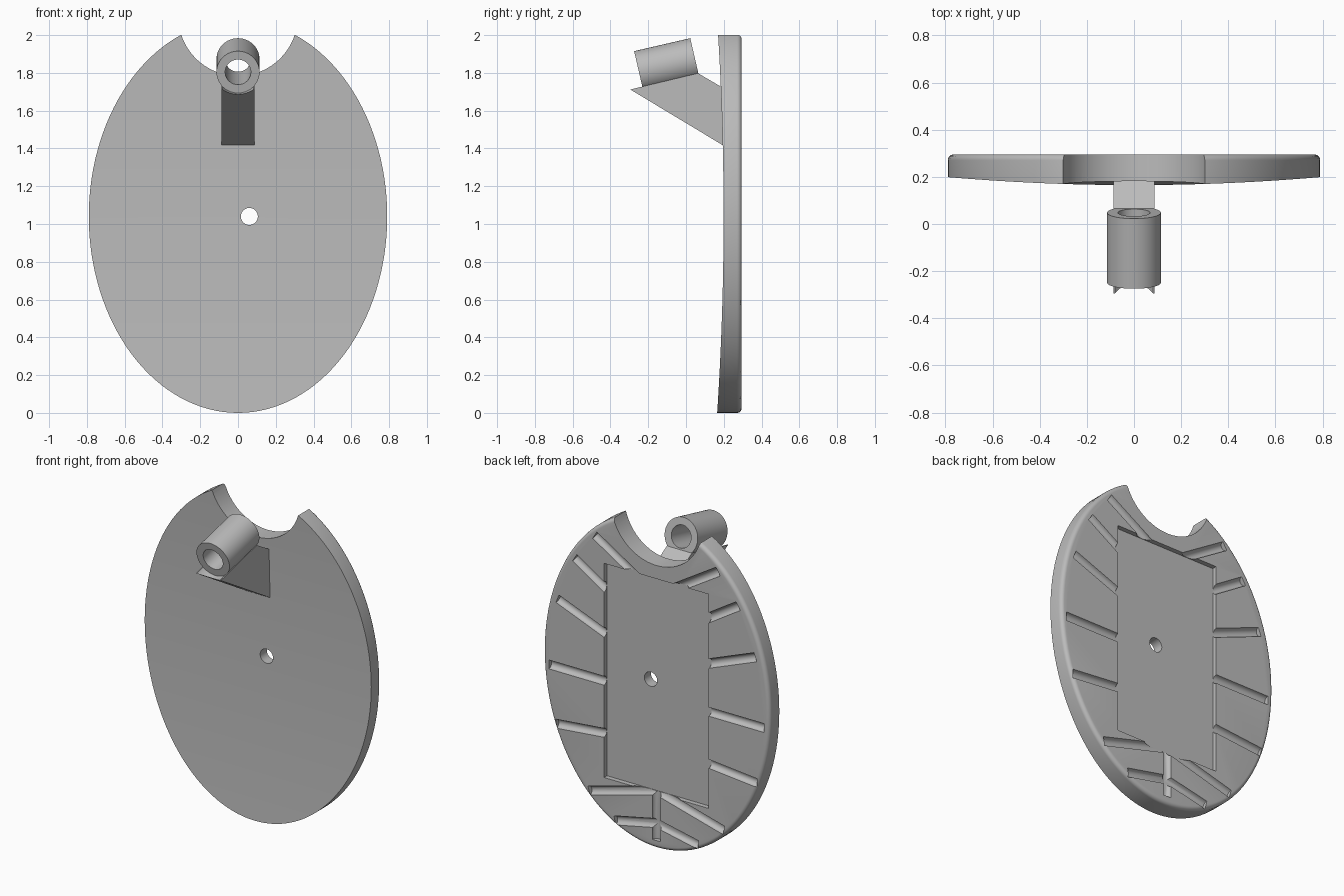
import bpy, bmesh, math
from mathutils import Matrix, Vector

cube = bpy.data.objects.get("Cube")
if cube:
    bpy.data.objects.remove(cube, do_unlink=True)

grey = bpy.data.materials.new("plain_grey")
grey.use_nodes = True
COLOUR = (0.5, 0.5, 0.5, 1)
grey.diffuse_color = COLOUR
grey.node_tree.nodes["Principled BSDF"].inputs["Base Color"].default_value = COLOUR


def make_object(name, bm):
    bmesh.ops.recalc_face_normals(bm, faces=bm.faces)
    mesh = bpy.data.meshes.new(name)
    bm.to_mesh(mesh)
    bm.free()
    mesh.materials.append(grey)
    ob = bpy.data.objects.new(name, mesh)
    bpy.context.collection.objects.link(ob)
    return ob


def cylinder(name, a, b, radius, sides=64):
    """Closed cylinder between two points."""
    a, b = Vector(a), Vector(b)
    turn = (b - a).to_track_quat('Z', 'Y').to_matrix().to_4x4()
    bm = bmesh.new()
    bmesh.ops.create_cone(bm, cap_ends=True, segments=sides, radius1=radius,
                          radius2=radius, depth=(b - a).length,
                          matrix=Matrix.Translation((a + b) / 2) @ turn)
    return make_object(name, bm)


def prism(name, points, half_width):
    """Side profile of (y, z) points extruded along x."""
    bm = bmesh.new()
    face = bm.faces.new([bm.verts.new((-half_width, y, z)) for y, z in points])
    out = bmesh.ops.extrude_face_region(bm, geom=[face])
    moved = [g for g in out["geom"] if isinstance(g, bmesh.types.BMVert)]
    bmesh.ops.translate(bm, verts=moved, vec=(2 * half_width, 0, 0))
    return make_object(name, bm)


def cut(ob, cutter):
    """Subtract the cutter, then discard it."""
    mod = ob.modifiers.new("cut", 'BOOLEAN')
    mod.operation, mod.solver, mod.object = 'DIFFERENCE', 'EXACT', cutter
    bpy.context.view_layer.update()
    graph = bpy.context.evaluated_depsgraph_get()
    mesh = bpy.data.meshes.new_from_object(ob.evaluated_get(graph))
    ob.modifiers.clear()
    ob.data = mesh
    bpy.data.objects.remove(cutter, do_unlink=True)


def smooth(ob):
    bpy.ops.object.select_all(action='DESELECT')
    ob.select_set(True)
    bpy.context.view_layer.objects.active = ob
    bpy.ops.object.shade_smooth_by_angle(angle=math.radians(30))


# Oval plate: hollow front curved along its height, flat back, rounded back rim
HALF_W, HALF_H, BACK, ROUND, N = 0.79, 1.04, 0.295, 0.025, 128


def front_y(z):
    return 0.199 - 0.034 * ((z - HALF_H) / HALF_H) ** 2


bm = bmesh.new()
rings = []
for step in range(-1, 7):
    a = max(step, 0) / 6 * math.pi / 2
    inset = ROUND * (1 - math.cos(a))
    ring = []
    for i in range(N):
        t = 2 * math.pi * i / N
        x = (HALF_W - inset) * math.sin(t)
        z = HALF_H + (HALF_H - inset) * math.cos(t)
        y = front_y(z) if step < 0 else BACK - ROUND + ROUND * math.sin(a)
        ring.append(bm.verts.new((x, y, z)))
    rings.append(ring)
for r, s in zip(rings, rings[1:]):
    for i in range(N):
        j = (i + 1) % N
        bm.faces.new((r[i], r[j], s[j], s[i]))
bm.faces.new(rings[-1])
front = rings[0]
for i in range(N // 2):
    strip = [front[i], front[i + 1], front[N - i - 1], front[-i]]
    bm.faces.new(list(dict.fromkeys(strip)))
plate = make_object("oval_plate", bm)

# Round notch at the top and the small through hole
cut(plate, cylinder("notch_cutter", (0, 0, 2.1), (0, 0.5, 2.1), 0.316, 96))
cut(plate, cylinder("hole_cutter", (0.06, 0, 1.04), (0.06, 0.5, 1.04), 0.045, 32))

# Rectangular recess in the back
FLOOR = 0.265
cut(plate, prism("recess_cutter", [(FLOOR, 0.35), (0.4, 0.35),
                                   (0.4, 1.7), (FLOOR, 1.7)], 0.365))

# Grooves fanning out from the recess, mirrored left and right
grooves = [((0.12, 1.67), (0.43, 1.86)), ((0.33, 1.53), (0.57, 1.68)),
           ((0.33, 1.25), (0.69, 1.39)), ((0.33, 0.96), (0.75, 0.96)),
           ((0.33, 0.635), (0.70, 0.60)), ((0.02, 0.36), (0.47, 0.24)),
           ((0.0, 0.16), (0.29, 0.10))]
for (x1, z1), (x2, z2) in grooves:
    for side in (1, -1):
        cut(plate, cylinder("groove_cutter", (side * x1, BACK, z1),
                            (side * x2, BACK, z2), 0.028, 16))
cut(plate, cylinder("groove_cutter", (0, BACK, 0.37), (0, BACK, 0.05), 0.028, 16))
smooth(plate)

# Tilted tube in front of the notch
tilt = math.radians(13)
axis = Vector((0, math.cos(tilt), math.sin(tilt)))
start = Vector((0, -0.249, 1.804))
end = start + axis * 0.305
tube = cylinder("holder_tube", start, end, 0.114)
cut(tube, cylinder("bore_cutter", start - axis * 0.1, end + axis * 0.1, 0.068))
smooth(tube)

# Slanted bracket carrying the tube, its front lip hollowed to the tube's curve
bracket = prism("slanted_bracket", [(-0.295, 1.712), (0.064, 1.798), (0.185, 1.727),
                                    (0.22, 1.706), (0.22, 1.402), (0.19, 1.42)], 0.087)
cut(bracket, cylinder("lip_cutter", start - axis * 0.2, start + axis * 0.1, 0.1135))
smooth(bracket)
